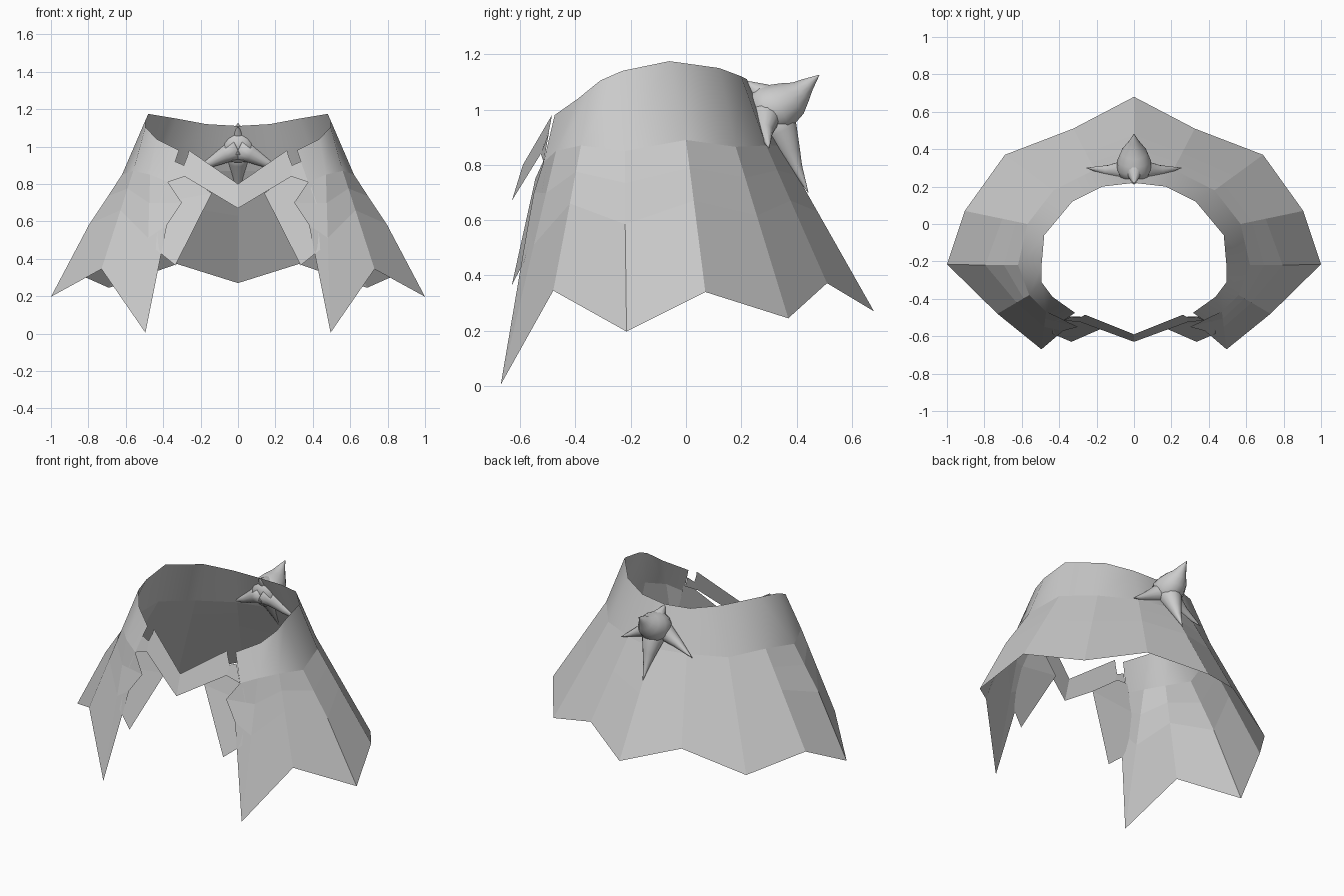
import bpy, bmesh, math
from mathutils import Vector

cube = bpy.data.objects.get("Cube")
if cube:
    bpy.data.objects.remove(cube, do_unlink=True)

grey = bpy.data.materials.new("light grey cloth")
grey.use_nodes = True
grey.diffuse_color = (0.6, 0.6, 0.6, 1)
grey.node_tree.nodes["Principled BSDF"].inputs["Base Color"].default_value = (0.6, 0.6, 0.6, 1)


def make(name, verts, faces, smooth=lambda i: False, mirror=True):
    me = bpy.data.meshes.new(name)
    me.from_pydata([tuple(v) for v in verts], [], faces)
    bm = bmesh.new()
    bm.from_mesh(me)
    bmesh.ops.dissolve_degenerate(bm, dist=1e-5, edges=bm.edges)
    bm.to_mesh(me)
    bm.free()
    me.materials.append(grey)
    for p in me.polygons:
        p.use_smooth = smooth(p)
    ob = bpy.data.objects.new(name, me)
    bpy.context.collection.objects.link(ob)
    if mirror:
        m = ob.modifiers.new("Mirror", 'MIRROR')
        m.use_clip = True
        m.merge_threshold = 0.002
    return ob


# Cape: columns run from the back centre round to the front edge
collar = [(0, .22, 1.11), (.17, .2, 1.12), (.33, .12, 1.15), (.48, -.06, 1.175),
          (.495, -.23, 1.14), (.495, -.31, 1.105), (.435, -.39, 1.04), (.315, -.475, .98)]
shoulder = [(0, .34, .87), (.21, .29, .87), (.43, .18, .865), (.57, 0, .89),
            (.62, -.22, .85), (.56, -.38, .87), (.47, -.47, .85), (.375, -.515, .81)]
hem = [(0, .68, .27), (.325, .51, .372), (.69, .37, .245), (.905, .07, .34),
       (1, -.215, .197), (.73, -.48, .345), (.495, -.67, .005), (.495, -.67, .005)]


def blend(t, edge, ridge):
    row = [Vector(a).lerp(Vector(b), t) for a, b in zip(shoulder, hem)]
    row[7], row[4] = edge, ridge
    return row


rows = [collar, shoulder,
        blend(.18, (.30, -.55, .70), (.695, -.22, .735)),
        blend(.40, (.38, -.572, .58), (.795, -.22, .585)), hem]
n = len(collar)
verts = [v for row in rows for v in row]
faces = [(r * n + c, r * n + c + 1, (r + 1) * n + c + 1, (r + 1) * n + c)
         for r in range(len(rows) - 1) for c in range(n - 1)]
make("cape", verts, faces, lambda p: p.center.z > .9)

# Front neck band with the notched joint to the cape
make("neck_band",
     [(0, -.63, .67), (.285, -.525, .84), (.29, -.50, .90), (.27, -.49, .95),
      (.262, -.485, .98), (0, -.59, .80), (.375, -.515, .81), (.336, -.495, .92)],
     [(0, 1, 2, 3, 4, 5), (1, 6, 7, 2)])

# Hanging front panels tucked behind the cape edge
make("front_panel",
     [(.14, -.545, .75), (.335, -.63, .365), (.44, -.585, .45),
      (.42, -.52, .70), (.365, -.495, .86), (.29, -.495, .86)],
     [(0, 1, 2, 3), (0, 3, 4, 5)])


# Horned ornament at the back, lofted from round sections
def spike(name, path, mirror=False, sides=14):
    pts = [Vector(p[:3]) for p in path]
    vs, fs = [], []
    for i, p in enumerate(pts):
        d = pts[min(i + 1, len(pts) - 1)] - pts[max(i - 1, 0)]
        q = d.to_track_quat('Z', 'Y')
        for k in range(sides):
            a = 2 * math.pi * k / sides
            vs.append(p + q @ Vector((math.cos(a), math.sin(a), 0)) * path[i][3])
    for i in range(len(pts) - 1):
        for k in range(sides):
            j = (k + 1) % sides
            fs.append((i * sides + k, i * sides + j, (i + 1) * sides + j, (i + 1) * sides + k))
    fs.append(tuple(reversed(range(sides))))
    return make(name, vs, fs, lambda p: True, mirror)


spike("ornament_horn", [(0, .24, .98, .07), (0, .29, .995, .092), (0, .34, 1.01, .09),
                        (0, .385, 1.04, .07), (0, .415, 1.065, .045),
                        (0, .44, 1.09, .027), (0, .482, 1.125, .001)])
spike("ornament_tail", [(0, .30, 1.0, .08), (0, .345, .92, .062), (0, .375, .85, .04),
                        (0, .40, .79, .022), (0, .442, .70, .001)])
spike("ornament_crest", [(0, .32, 1.02, .07), (0, .27, 1.06, .04), (0, .21, 1.105, .001)])
spike("ornament_wing", [(.01, .29, .99, .075), (.07, .285, .96, .05), (.14, .285, .92, .03),
                        (.255, .30, .86, .001)], mirror=True).modifiers["Mirror"].use_clip = False
